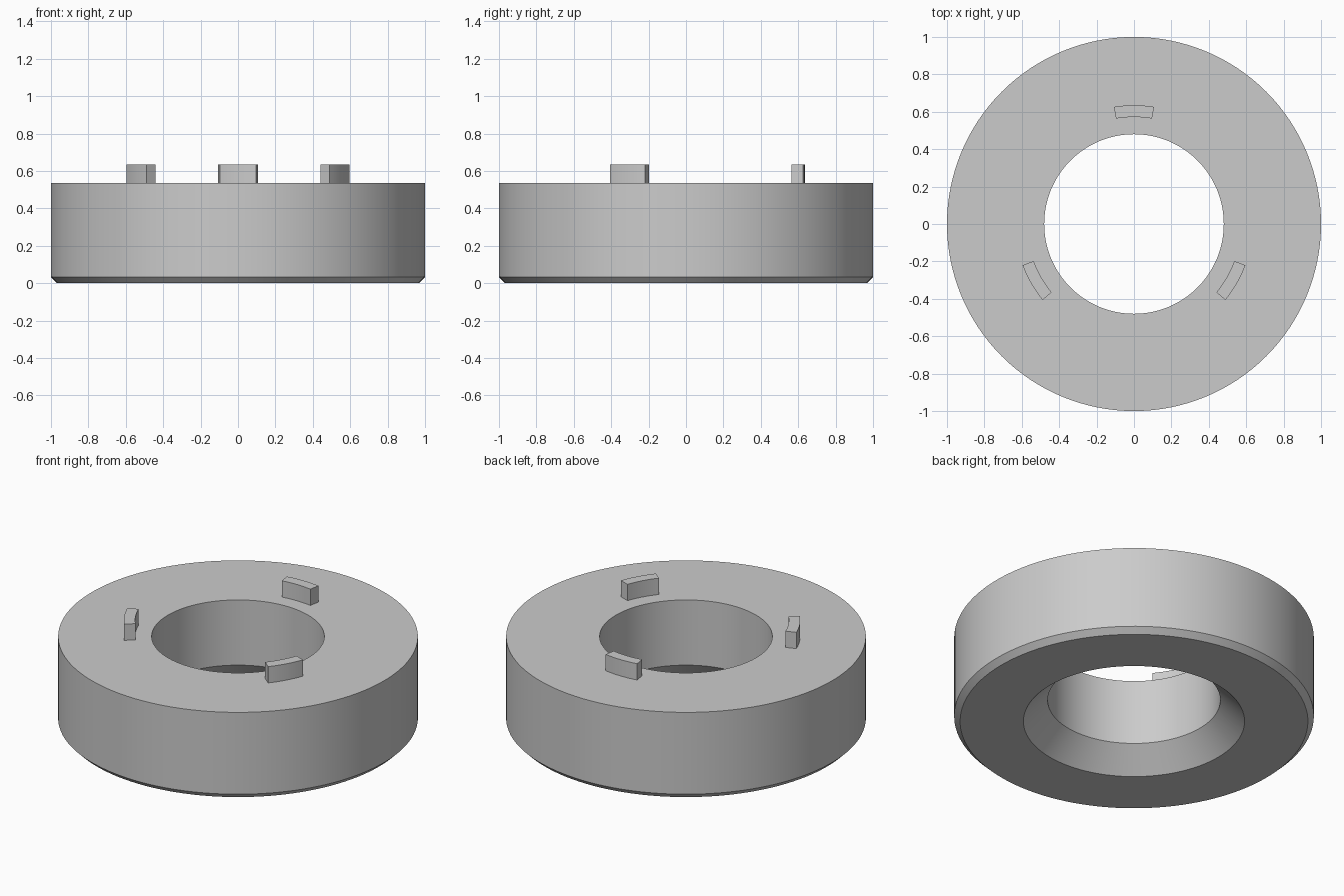
import bpy
import bmesh
from math import radians, tau
from mathutils import Matrix, Vector

cube = bpy.data.objects.get("Cube")
if cube:
    bpy.data.objects.remove(cube, do_unlink=True)

BODY_TOP, TAB_TOP = 0.535, 0.635

grey = bpy.data.materials.new("plain grey")
grey.use_nodes = True
colour = (0.6, 0.6, 0.6, 1)
grey.diffuse_color = colour
grey.node_tree.nodes["Principled BSDF"].inputs["Base Color"].default_value = colour


def lathe(name, profile, start, sweep, steps):
    """Sweep a closed (radius, height) profile about the z axis."""
    bm = bmesh.new()
    turn = Matrix.Rotation(start, 3, "Z")
    verts = [bm.verts.new(turn @ Vector((r, 0, z))) for r, z in profile]
    face = bm.faces.new(verts)
    full = sweep >= tau
    if full:
        edges = list(face.edges)
        bm.faces.remove(face)
        geom = edges
    else:
        geom = [face] + list(face.edges) + verts
    bmesh.ops.spin(bm, geom=geom, cent=(0, 0, 0), axis=(0, 0, 1), angle=sweep,
                   steps=steps, use_merge=full, use_duplicate=False)
    bmesh.ops.remove_doubles(bm, verts=bm.verts, dist=0.0001)
    bmesh.ops.recalc_face_normals(bm, faces=bm.faces)
    mesh = bpy.data.meshes.new(name)
    bm.to_mesh(mesh)
    bm.free()
    mesh.materials.append(grey)
    obj = bpy.data.objects.new(name, mesh)
    bpy.context.collection.objects.link(obj)
    bpy.ops.object.select_all(action="DESELECT")
    obj.select_set(True)
    bpy.context.view_layer.objects.active = obj
    bpy.ops.object.shade_smooth_by_angle(angle=radians(25))
    return obj


# Ring body: chamfered outer rim and wide countersink underneath
lathe("ring_body",
      [(0.48, BODY_TOP), (0.48, 0.135), (0.615, 0), (0.967, 0), (1, 0.033), (1, BODY_TOP)],
      0, tau, 128)

# Three curved locating tabs, evenly spaced on the top face
half = radians(9.7)
tab = [(0.572, BODY_TOP), (0.635, BODY_TOP), (0.635, TAB_TOP), (0.572, TAB_TOP)]
for side, degrees in (("back", 90), ("right", 210), ("left", 330)):
    obj = lathe(side + "_tab", tab, radians(degrees) - half, 2 * half, 8)
    # Close the starting end where the sweep left it open
    bm = bmesh.new()
    bm.from_mesh(obj.data)
    bmesh.ops.holes_fill(bm, edges=[e for e in bm.edges if e.is_boundary], sides=4)
    bmesh.ops.recalc_face_normals(bm, faces=bm.faces)
    bm.to_mesh(obj.data)
    bm.free()
